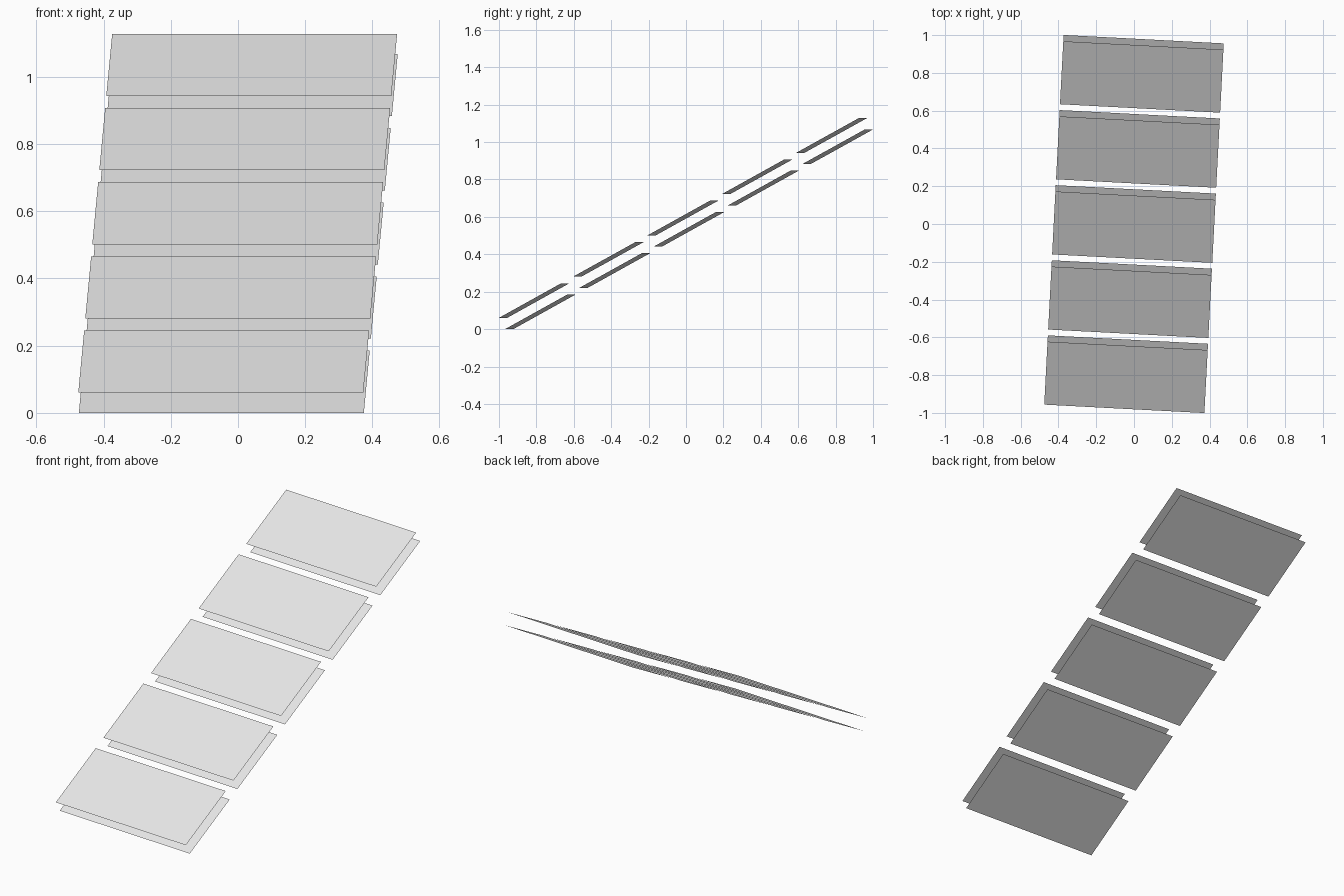
import bpy
import math
from mathutils import Matrix, Vector

cube = bpy.data.objects.get("Cube")
if cube:
    bpy.data.objects.remove(cube)

# Plain grey for every panel
grey = bpy.data.materials.new("light_grey")
grey.use_nodes = True
colour = (0.8, 0.8, 0.8, 1)
grey.diffuse_color = colour
grey.node_tree.nodes["Principled BSDF"].inputs["Base Color"].default_value = colour

WIDTH, LENGTH = 0.849, 0.3816
PITCH, GAP = 0.4552, 0.0686
ROWS = 5

# Tilted frame shared by the whole double row of panels
frame = (Matrix.Translation((0, 0, 0.564))
         @ Matrix.Rotation(math.radians(-3), 4, 'Z')
         @ Matrix.Rotation(math.radians(29), 4, 'X'))


def panel(name, along, height):
    """Flat rectangular sheet placed in the tilted frame."""
    bpy.ops.mesh.primitive_plane_add(size=1)
    obj = bpy.context.object
    obj.name = name
    obj.data.transform(Matrix.Diagonal((WIDTH, LENGTH, 1, 1)))
    obj.data.materials.append(grey)
    obj.matrix_world = frame @ Matrix.Translation(Vector((0, along, height)))


# Upper and lower sheet of each step
for row in range(ROWS):
    along = (row - (ROWS - 1) / 2) * PITCH
    panel(f"upper_panel_{row + 1}", along, GAP / 2)
    panel(f"lower_panel_{row + 1}", along, -GAP / 2)
